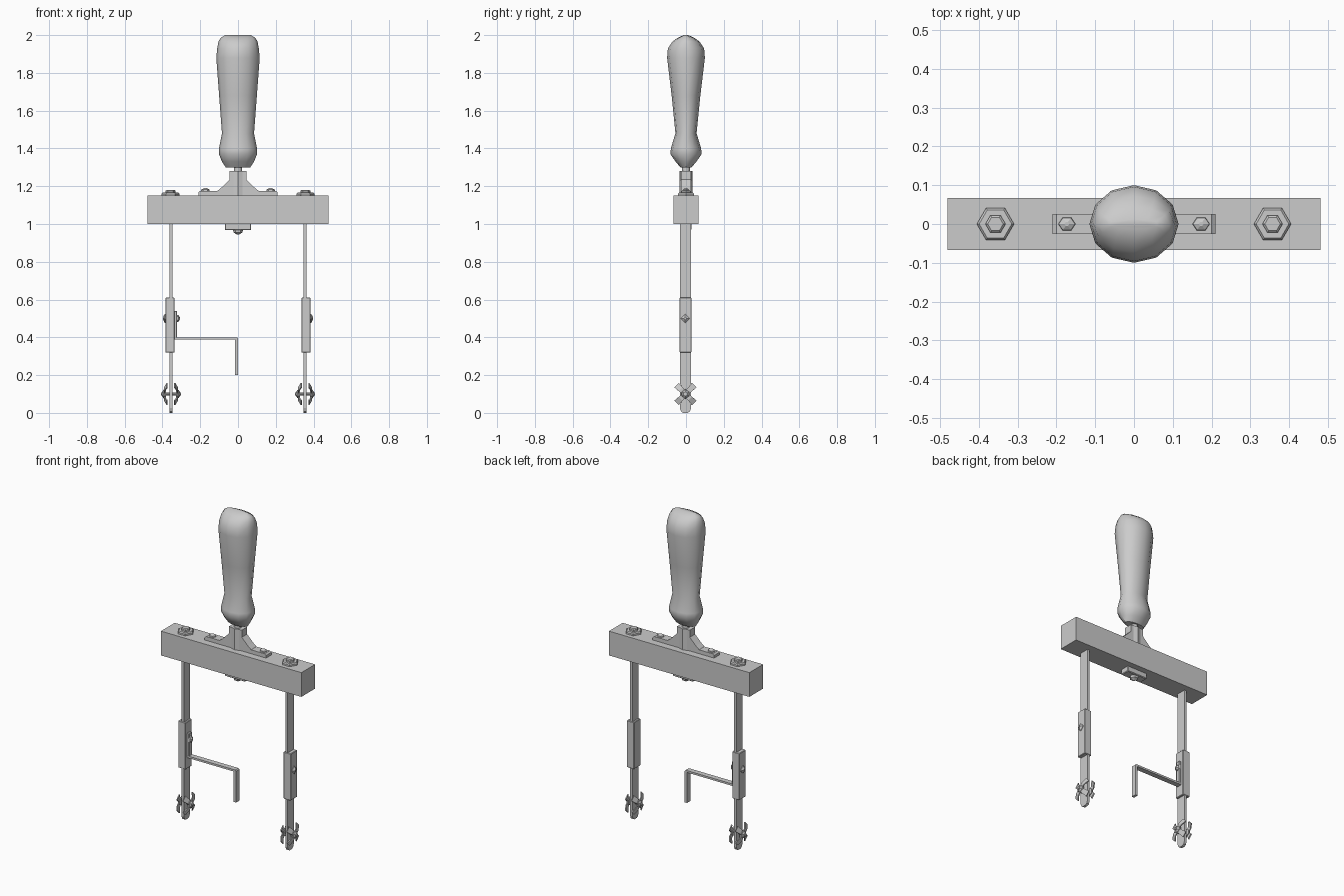
import bpy, bmesh, math
from mathutils import Matrix, Vector

if "Cube" in bpy.data.objects:
    bpy.data.objects.remove(bpy.data.objects["Cube"])


def finish(name, bm, smooth=None):
    bmesh.ops.recalc_face_normals(bm, faces=bm.faces[:])
    me = bpy.data.meshes.new(name)
    bm.to_mesh(me)
    bm.free()
    ob = bpy.data.objects.new(name, me)
    bpy.context.collection.objects.link(ob)
    if smooth:
        bpy.ops.object.select_all(action='DESELECT')
        ob.select_set(True)
        bpy.context.view_layer.objects.active = ob
        bpy.ops.object.shade_smooth_by_angle(angle=math.radians(smooth))
    return ob


def box(name, x, y, z, bevel=0.0):
    bm = bmesh.new()
    bmesh.ops.create_cube(bm, size=1)
    for v in bm.verts:
        v.co = [(a + b) / 2 + c * (b - a) for c, (a, b) in zip(v.co, (x, y, z))]
    if bevel:
        bmesh.ops.bevel(bm, geom=bm.edges[:], offset=bevel, segments=1, affect='EDGES')
    return finish(name, bm)


def loft(name, rings, n, loc=(0, 0, 0), rot=None, smooth=None):
    """Stack of n-sided elliptical rings (z, rx, ry), capped at both ends."""
    bm = bmesh.new()
    rows = [[bm.verts.new((rx * math.cos(math.tau * i / n), ry * math.sin(math.tau * i / n), z))
             for i in range(n)] for z, rx, ry in rings]
    for a, b in zip(rows, rows[1:]):
        for i in range(n):
            bm.faces.new((a[i], a[(i + 1) % n], b[(i + 1) % n], b[i]))
    bm.faces.new(rows[0])
    bm.faces.new(rows[-1])
    if rot:
        bm.transform(rot)
    bm.transform(Matrix.Translation(loc))
    return finish(name, bm, smooth)


def extrude(name, pts, to3d, depth):
    """Extrude a 2D outline; to3d maps (u, v) to a point."""
    bm = bmesh.new()
    f = bm.faces.new([bm.verts.new(to3d(u, v)) for u, v in pts])
    r = bmesh.ops.extrude_face_region(bm, geom=[f])
    bmesh.ops.translate(bm, vec=depth, verts=[g for g in r['geom'] if isinstance(g, bmesh.types.BMVert)])
    return finish(name, bm)


# Handle and its short shank
loft("handle", [(1.30, .065, .03), (1.33, .085, .055), (1.37, .101, .083), (1.40, .101, .08),
                (1.48, .085, .056), (1.68, .1, .076), (1.88, .115, .1), (1.93, .11, .096),
                (1.965, .104, .072), (1.985, .092, .045), (2.0, .068, .012)], 12, smooth=40)
loft("handle_shank", [(1.24, .022, .022), (1.32, .022, .022)], 10, smooth=40)

# Cross bar
box("cross_bar", (-.48, .48), (-.067, .067), (1.0, 1.15))

# Flared bracket
half = [(.21, 1.152), (.21, 1.168), (.2, 1.176), (.108, 1.176), (.085, 1.195), (.044, 1.236), (.044, 1.28)]
outline = half + [(-x, z) for x, z in reversed(half)]
extrude("handle_bracket", outline, lambda u, v: (u, -.026, v), Vector((0, .052, 0)))
loft("bracket_collar", [(1.15, .044, .034), (1.28, .044, .034)], 8, smooth=20)
box("bracket_pad", (-.16, .16), (-.02, .02), (1.145, 1.158))

# Plate and screw under the bar
box("under_plate", (-.07, .07), (-.03, .03), (.968, 1.005), .004)
loft("under_screw", [(.944, .004, .004), (.955, .024, .024), (.97, .026, .026)], 6)

for s, side in ((-1, "left"), (1, "right")):
    # Bolts on top of the bar
    loft(f"bracket_bolt_{side}", [(1.17, .023, .02), (1.183, .021, .018), (1.19, .006, .006)],
         6, (s * .173, 0, 0))
    loft(f"leg_nut_{side}", [(1.145, .048, .048), (1.16, .048, .048), (1.166, .042, .042)],
         6, (s * .357, 0, 0))
    loft(f"leg_bolt_end_{side}", [(1.16, .026, .026), (1.176, .026, .026), (1.181, .02, .02)],
         6, (s * .357, 0, 0))

    # Flat leg with a rounded tip
    leg = [(-.03, 1.02), (-.03, .025), (-.023, .007), (-.012, 0), (.012, 0),
           (.023, .007), (.03, .025), (.03, 1.02)]
    extrude(f"leg_{side}", leg, lambda u, v: (s * .355 - .008, u - .003, v), Vector((.016, 0, 0)))

    # Sliding sleeve with its set screw
    box(f"sleeve_{side}", (s * .36 - .025, s * .36 + .025), (-.035, .029), (.32, .61), .003)
    loft(f"set_screw_{side}", [(.015, .024, .024), (.03, .024, .024), (.039, .007, .007)], 4,
         (s * .358, -.004, .5), Matrix.Rotation(s * math.pi / 2, 4, 'Y'))

    # Axle through the leg near the tip
    loft(f"axle_{side}", [(-.052, .008, .008), (.052, .008, .008)], 8,
         (s * .355, -.003, .1), Matrix.Rotation(math.pi / 2, 4, 'Y'))

    # Star nuts with four bent petals, one on each side of the leg
    for t, face in ((-1, "a"), (1, "b")):
        bm = bmesh.new()
        for k in range(4):
            turn = Matrix.Rotation(math.pi / 4 + k * math.pi / 2, 4, 'X')
            rows = [[bm.verts.new(turn @ Vector((t * d, r, w * e))) for e in (-1, 1)]
                    for r, d, w in ((0, .034, .012), (.035, .034, .014), (.065, .02, .017))]
            for a, b in zip(rows, rows[1:]):
                bm.faces.new((a[0], a[1], b[1], b[0]))
        bm.transform(Matrix.Translation((s * .355, -.003, .1)))
        ob = finish(f"star_nut_{side}_{face}", bm)
        m = ob.modifiers.new("thickness", 'SOLIDIFY')
        m.thickness, m.offset = .006, 0
        loft(f"star_hub_{side}_{face}", [(.026, .026, .026), (.04, .022, .022), (.047, .012, .012)], 6,
             (s * .355, -.003, .1), Matrix.Rotation(t * math.pi / 2, 4, 'Y'))

# Bent gauge arm with its clamp on the left sleeve
box("arm_clamp", (-.345, -.322), (-.018, .012), (.39, .54), .003)
loft("arm_clamp_screw", [(.0, .02, .02), (.008, .018, .018), (.016, .006, .006)], 6,
     (-.324, -.003, .5), Matrix.Rotation(math.pi / 2, 4, 'Y'))
path = [(-.345, .4), (-.345, .388), (-.016, .388), (-.016, .2), (0, .2), (0, .394), (-.006, .4)]
extrude("gauge_arm", path, lambda u, v: (u, -.019, v), Vector((0, .032, 0)))
